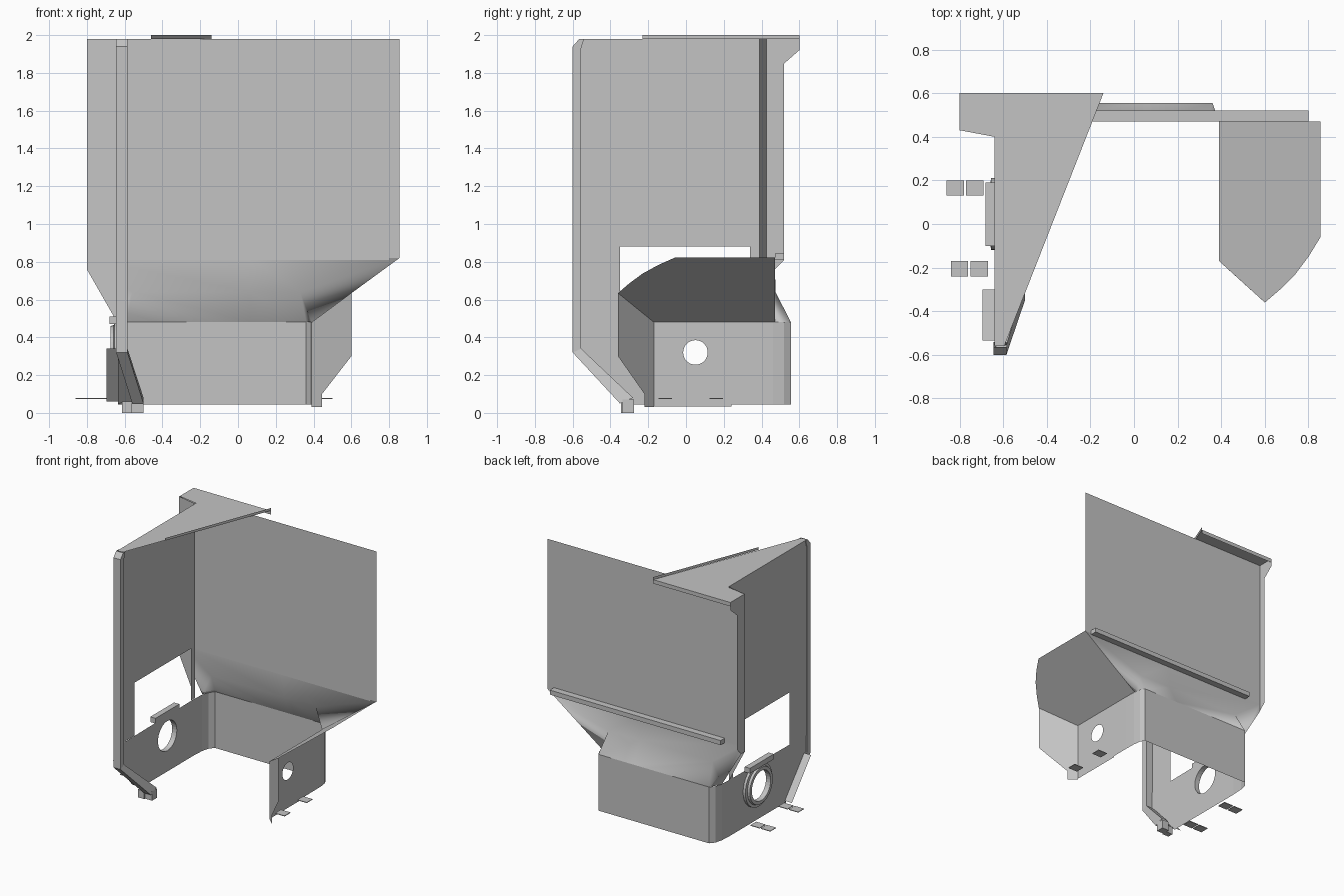
import bpy, bmesh, math

cube = bpy.data.objects.get("Cube")
if cube:
    bpy.data.objects.remove(cube, do_unlink=True)

grey = bpy.data.materials.new("light_grey")
grey.use_nodes = True
grey.diffuse_color = (0.55, 0.55, 0.55, 1)
grey.node_tree.nodes["Principled BSDF"].inputs["Base Color"].default_value = (0.55, 0.55, 0.55, 1)


def finish(name, bm, smooth=False):
    me = bpy.data.meshes.new(name)
    bm.to_mesh(me)
    bm.free()
    me.materials.append(grey)
    ob = bpy.data.objects.new(name, me)
    bpy.context.collection.objects.link(ob)
    for p in me.polygons:
        p.use_smooth = smooth
    return ob


def sheet(name, *polys, smooth=False):
    """Sheet metal made of flat polygons, welded where corners meet."""
    bm = bmesh.new()
    for poly in polys:
        bm.faces.new([bm.verts.new(p) for p in poly])
    bmesh.ops.remove_doubles(bm, verts=bm.verts, dist=0.0005)
    return finish(name, bm, smooth)


def box(name, x0, x1, y0, y1, z0, z1):
    bm = bmesh.new()
    bmesh.ops.create_cube(bm, size=1)
    for v in bm.verts:
        v.co = (x1 if v.co.x > 0 else x0, y1 if v.co.y > 0 else y0, z1 if v.co.z > 0 else z0)
    return finish(name, bm)


def loft(name, rows, closed=False, smooth=False):
    """Quads between successive rows of points."""
    bm = bmesh.new()
    grid = [[bm.verts.new(p) for p in row] for row in rows]
    n = len(grid[0])
    for a, b in zip(grid, grid[1:]):
        for i in range(n if closed else n - 1):
            j = (i + 1) % n
            bm.faces.new((a[i], a[j], b[j], b[i]))
    return finish(name, bm, smooth)


def circle(x, y, z, r, n=32):
    return [(x, y + r * math.cos(math.tau * i / n), z + r * math.sin(math.tau * i / n)) for i in range(n)]


def holed_wall(name, x, outline, y, z, r):
    """Wall facing sideways with a round hole."""
    bm = bmesh.new()
    edges = []
    for loop in ([(x, a, b) for a, b in outline], circle(x, y, z, r)):
        vs = [bm.verts.new(p) for p in loop]
        edges += [bm.edges.new((vs[i - 1], vs[i])) for i in range(len(vs))]
    bmesh.ops.triangle_fill(bm, edges=edges, use_beauty=True)
    return finish(name, bm)


TOP, BACK, SIDE, LOW, MID = 1.98, 0.47, -0.64, 0.045, 0.48

# Top plate with raised lip and rear flange
sheet("top_plate", [(-0.8, 0.6, TOP), (-0.14, 0.6, TOP), (-0.595, -0.56, TOP),
                    (SIDE, -0.56, TOP), (SIDE, 0.4, TOP), (-0.8, 0.43, TOP)])
sheet("top_lip", [(-0.14, 0.6, TOP), (-0.46, -0.23, TOP), (-0.46, -0.23, 2), (-0.14, 0.6, 2)])
sheet("top_rear_flange", [(-0.8, 0.6, TOP), (-0.14, 0.6, TOP), (-0.14, 0.6, 1.95), (-0.8, 0.6, 1.95)])

# Rear panel and rail
sheet("rear_panel", [(-0.8, BACK, 0.82), (0.855, BACK, 0.82), (0.855, BACK, TOP), (-0.8, BACK, TOP)])
box("rear_rail", -0.66, 0.8, BACK, 0.52, 0.81, 0.845)

# Corner post
sheet("corner_post",
      [(SIDE, 0.39, 0.48), (SIDE, 0.39, TOP), (-0.8, 0.425, TOP), (-0.8, 0.425, 0.76)],
      [(-0.8, 0.425, 0.76), (-0.8, 0.425, TOP), (-0.8, 0.6, TOP), (-0.8, 0.6, 1.92),
       (-0.8, 0.52, 1.85), (-0.8, 0.52, 0.81), (-0.8, BACK, 0.76)])

# Side wall with open window, and lower wall with a port
upper = [(-0.56, TOP), (0.39, TOP), (0.39, MID), (0.34, MID), (0.34, 0.88),
         (-0.35, 0.88), (-0.35, 0.47), (-0.56, 0.47)]
sheet("side_wall", [(SIDE, y, z) for y, z in upper])
holed_wall("port_wall", -0.635, [(-0.56, 0.47), (0.37, MID), (0.37, LOW), (-0.3, LOW), (-0.56, 0.33)],
           0.045, 0.32, 0.115)
ring = [(-0.635, 0.165), (-0.655, 0.165), (-0.658, 0.145), (-0.675, 0.14), (-0.675, 0.115), (-0.635, 0.115)]
loft("port_ring", [circle(x, 0.045, 0.32, r) for x, r in ring], closed=True)
box("port_bracket", -0.68, -0.635, -0.1, 0.19, 0.47, 0.51)

# Lower rear wall with rounded corners
plan = [(-0.635, 0.37), (-0.63, 0.46), (-0.615, 0.52), (-0.585, 0.555),
        (0.36, 0.555), (0.38, 0.52), (0.388, 0.46), (0.39, 0.37)]
back = loft("lower_rear_wall", [[(x, y, z) for x, y in plan] for z in (LOW, MID)])

# Sloping transition between lower wall and panel
xs_top, xs_mid, xs_low = (-0.8, 0.06, 0.855), (-0.56, 0.06, 0.33), (-0.585, 0.06, 0.36)
t = [(x, BACK, 0.82) for x in xs_top]
m = [(x, 0.474, 0.64) for x in xs_mid]
b = [(x, 0.555, MID) for x in xs_low]
el, er = (-0.635, BACK, MID), (0.39, BACK, MID)
sheet("rear_transition",
      [t[0], t[1], m[1], m[0]], [t[1], t[2], m[2], m[1]],
      [m[0], m[1], b[1], b[0]], [m[1], m[2], b[2], b[1]],
      [t[2], m[2], er], [m[2], er, b[2]],
      [t[0], m[0], el, (-0.8, BACK, 0.76)], [m[0], el, b[0]], smooth=True)

# Opposite wall with small hole, angled cheek and rising wing
holed_wall("inner_wall", 0.39, [(-0.17, 0.035), (0.24, 0.035), (0.24, LOW), (0.37, LOW), (0.37, MID), (-0.17, MID)],
           0.05, 0.32, 0.065)
sheet("angled_cheek", [(0.39, -0.17, 0.03), (0.445, -0.22, 0.03), (0.445, -0.22, 0.1),
                       (0.6, -0.36, 0.3), (0.6, -0.36, 0.635), (0.39, -0.17, MID)])
wing = [(0.39, BACK), (0.855, BACK), (0.855, -0.06), (0.8, -0.15), (0.74, -0.23),
        (0.67, -0.3), (0.6, -0.36), (0.39, -0.17)]
sheet("wing", [(x, y, MID + (x - 0.39) * 0.735) for x, y in wing])

# Front edge strip, bent inward at the foot
path = [(-0.615, -0.565, 1.98, -0.54, 1.98), (-0.615, -0.6, 1.94, -0.555, 1.93),
        (-0.615, -0.6, 0.32, -0.555, 0.34), (-0.53, -0.35, 0.05, -0.28, 0.08)]
loft("front_strip", [[(x - 0.03, yo, zo), (x + 0.03, yo, zo), (x + 0.03, yi, zi), (x - 0.03, yi, zi)]
                     for x, yo, zo, yi, zi in path], closed=True)
sheet("strip_outer_flange", [(-0.695, -0.535, 0.34), (-0.635, -0.535, 0.34),
                             (-0.635, -0.3, 0.06), (-0.695, -0.3, 0.06)])
sheet("strip_inner_web", [(-0.635, -0.56, 0.33), (-0.59, -0.56, 0.33), (-0.52, -0.29, 0.06), (-0.635, -0.3, 0.05)])
box("strip_foot", -0.56, -0.5, -0.335, -0.275, 0, 0.07)
box("strip_foot_side", -0.615, -0.56, -0.345, -0.3, 0.0, 0.06)

# Flat mounting tabs
for i, (x, y) in enumerate([(-0.86, 0.13), (-0.77, 0.13), (-0.84, -0.24), (-0.75, -0.24),
                            (0.42, 0.125), (0.42, -0.145)]):
    box(f"mounting_tab_{i + 1}", x, x + 0.08, y, y + 0.07, 0.073, 0.078)
